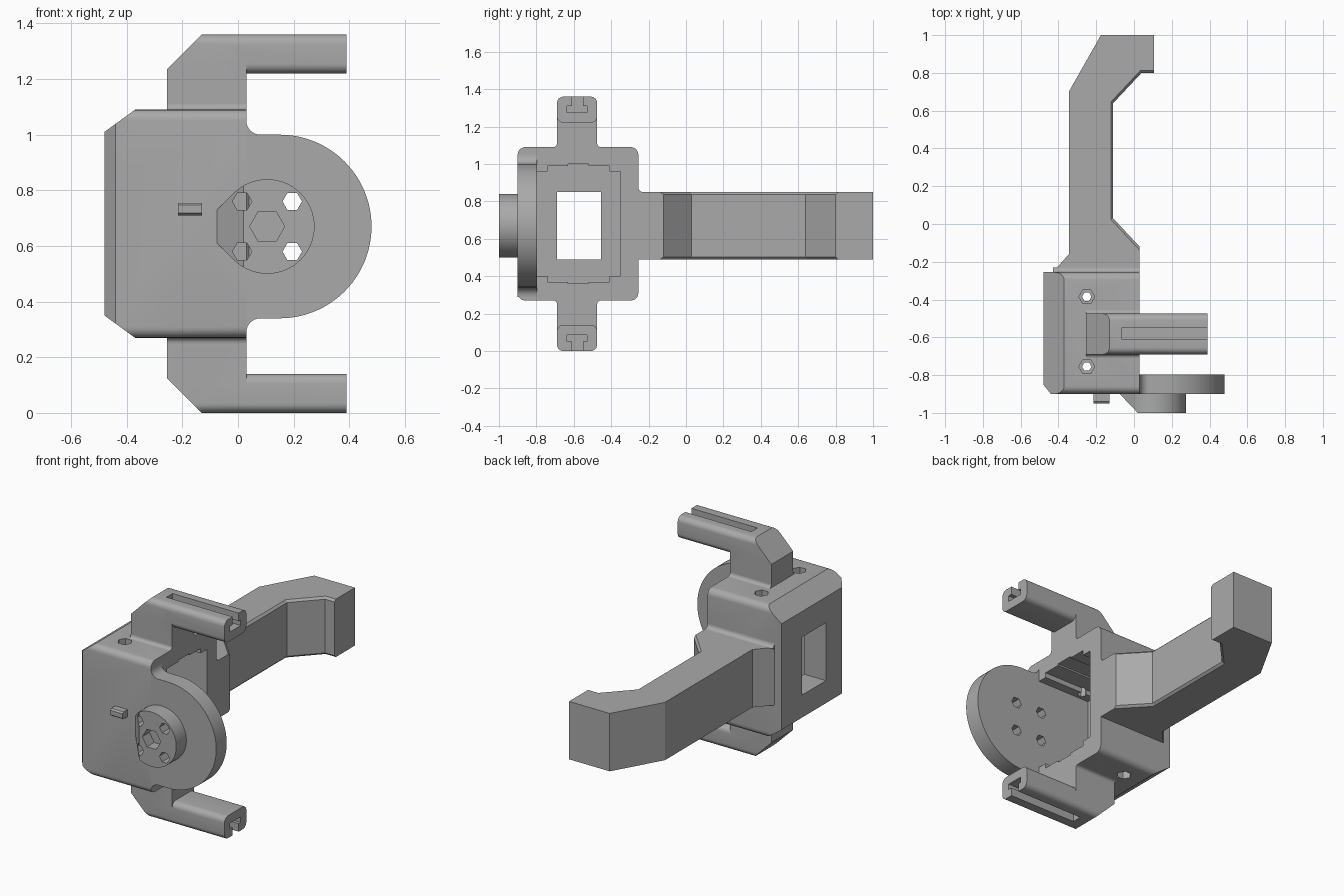
import bpy, bmesh
from math import sin, cos, pi, radians
from mathutils import Vector

if "Cube" in bpy.data.objects:
    bpy.data.objects.remove(bpy.data.objects["Cube"], do_unlink=True)

grey = bpy.data.materials.new("plain grey")
grey.use_nodes = True
GREY = (0.4, 0.4, 0.4, 1)
grey.diffuse_color = GREY
grey.node_tree.nodes["Principled BSDF"].inputs["Base Color"].default_value = GREY

MID = 0.68  # height of the mirror plane


def place(axis, u, v, w):
    return {"x": (w, u, v), "y": (u, w, v), "z": (u, v, w)}[axis]


def prism(name, pts, axis, a, b):
    """Extrude a flat outline along an axis, from a to b."""
    bm = bmesh.new()
    lo = [bm.verts.new(place(axis, u, v, a)) for u, v in pts]
    hi = [bm.verts.new(place(axis, u, v, b)) for u, v in pts]
    bm.faces.new(lo)
    bm.faces.new(hi)
    n = len(pts)
    for i in range(n):
        j = (i + 1) % n
        bm.faces.new((lo[i], lo[j], hi[j], hi[i]))
    bmesh.ops.recalc_face_normals(bm, faces=bm.faces)
    me = bpy.data.meshes.new(name)
    bm.to_mesh(me)
    bm.free()
    me.materials.append(grey)
    ob = bpy.data.objects.new(name, me)
    bpy.context.collection.objects.link(ob)
    return ob


def activate(ob):
    bpy.ops.object.select_all(action="DESELECT")
    ob.select_set(True)
    bpy.context.view_layer.objects.active = ob


def combine(ob, tool, op="DIFFERENCE", keep=False):
    mod = ob.modifiers.new("cut", "BOOLEAN")
    mod.operation, mod.solver, mod.object = op, "EXACT", tool
    activate(ob)
    bpy.ops.object.modifier_apply(modifier=mod.name)
    if not keep:
        bpy.data.objects.remove(tool, do_unlink=True)


def smooth(ob):
    activate(ob)
    bpy.ops.object.shade_smooth_by_angle(angle=radians(25))


def rect(u0, u1, v0, v1):
    return [(u0, v0), (u1, v0), (u1, v1), (u0, v1)]


def arc(cx, cy, r, start, end, n):
    angles = [radians(start + (end - start) * i / n) for i in range(n + 1)]
    return [(cx + r * cos(t), cy + r * sin(t)) for t in angles]


def rounded(u0, u1, v0, v1, r):
    return (arc(u0 + r, v0 + r, r, 180, 270, 6) + arc(u1 - r, v0 + r, r, 270, 360, 6)
            + arc(u1 - r, v1 - r, r, 0, 90, 6) + arc(u0 + r, v1 - r, r, 90, 180, 6))


def hexagon(u, v, r):
    return [(u + r * cos(i * pi / 3), v + r * sin(i * pi / 3)) for i in range(6)]


def flip(pts):
    return [(u, 2 * MID - v) for u, v in pts]


def mirrored(v, upper):
    return v if upper else 2 * MID - v


# Housing: rounded block with chamfered outer corners
side = [(0.03, 1.09), (-0.37, 1.09), (-0.48, 1.01)]
housing = prism("housing", side + flip(side)[::-1], "y", -0.9, -0.255)
combine(housing, prism("t", rounded(-0.9, -0.255, 0.27, 1.09, 0.04), "x", -0.6, 0.2), "INTERSECT")
plan = [(-0.48, -0.2), (-0.48, -0.85), (-0.44, -0.9), (-0.44, -1), (0.2, -1), (0.2, -0.2)]
combine(housing, prism("t", plan, "z", 0, 2), "INTERSECT")

# Open pocket with stepped top and bottom, and the window behind it
steps = [(-0.797, 0.96), (-0.74, 0.96), (-0.74, 0.99), (-0.63, 0.99), (-0.63, 1.0),
         (-0.52, 1.0), (-0.52, 0.99), (-0.41, 0.99), (-0.41, 0.96), (-0.35, 0.96)]
combine(housing, prism("t", steps + flip(steps)[::-1], "x", -0.33, 0.2))
combine(housing, prism("t", rect(-0.69, -0.455, 0.49, 0.85), "x", -0.6, -0.2))

# Countersunk hex screw holes
for upper in (True, False):
    for y in (-0.385, -0.755):
        for r, depth in ((0.042, 1.04), (0.025, 0.9)):
            z = sorted((mirrored(depth, upper), mirrored(1.2, upper)))
            combine(housing, prism("t", hexagon(-0.25, y, r), "z", *z))

# Round pivot plate joined to the housing by fillets
top = arc(0.08, 1.05, 0.05, 180, 270, 8)
bottom = arc(0.08, 0.29, 0.05, 90, 180, 8)
plate = prism("pivot_plate", top + arc(0.15, 0.67, 0.33, 90, -90, 48) + bottom, "y", -0.9, -0.797)

# Pivot boss: disc with a sloped support on one side
outline = arc(0.105, 0.67, 0.17, -135, 135, 48) + [(-0.075, 0.73), (-0.075, 0.61)]
boss = prism("pivot_boss", outline, "y", -1.0, -0.9)
slope = [(0.02, -1.0), (-0.085, -0.89), (-0.2, -0.89), (-0.2, -1.1), (0.02, -1.1)]
combine(boss, prism("t", slope, "z", 0, 2))
combine(boss, prism("t", hexagon(0.105, 0.67, 0.063), "y", -1.1, -0.93))
for x in (0.015, 0.195):
    for z in (0.58, 0.76):
        tool = prism("t", hexagon(x, z, 0.035), "y", -1.1, -0.78)
        for part in (boss, plate):
            combine(part, tool, keep=True)
        combine(housing, tool)

# Small locating key
key = [(-0.9, 0.71), (-0.94, 0.71), (-0.95, 0.718), (-0.95, 0.747), (-0.94, 0.755), (-0.9, 0.755)]
prism("locating_key", key, "x", -0.215, -0.13)

# Long hooked arm, its inner edges chamfered
inner = [(0.105, 0.8), (0.04, 0.8), (-0.11, 0.64), (-0.11, 0.03), (0.03, -0.12)]
outer = [(0.03, -0.255), (-0.43, -0.255), (-0.345, -0.16), (-0.345, 0.7), (-0.175, 1.0), (0.105, 1.0)]
arm = prism("hooked_arm", inner + outer, "z", 0.49, 0.85)
bm = bmesh.new()
bm.from_mesh(arm.data)
path = [Vector(p) for p in inner]
edges = [e for e in bm.edges
         if abs(e.verts[0].co.z - e.verts[1].co.z) < 0.01
         and all(any((v.co.xy - p).length < 0.001 for p in path) for v in e.verts)]
bmesh.ops.bevel(bm, geom=edges, offset=0.013, segments=1, affect="EDGES")
bm.to_mesh(arm.data)
bm.free()

for upper in (True, False):
    tag = "upper" if upper else "lower"
    turn = (lambda p: p) if upper else flip
    # Fillet between the arm and the housing
    z = 0.85 if upper else 0.51
    curve = [(-0.255, z)] + arc(-0.23, z + 0.025, 0.025, 270, 180, 6)
    smooth(prism(tag + "_arm_fillet", turn([(u, v) for u, v in curve]), "x", -0.43, 0.03))

    # Slotted rail on a chamfered neck
    profile = [(-0.255, 1.06), (-0.255, 1.235), (-0.13, 1.36), (0.03, 1.36), (0.03, 1.06)]
    rail = prism(tag + "_slotted_rail", turn(profile), "y", -0.69, -0.475)
    combine(rail, prism("t", turn(rounded(-0.69, -0.475, 0.9, 1.36, 0.035)), "x", -0.4, 0.2), "INTERSECT")
    bar = prism("t", turn(rounded(-0.69, -0.475, 1.22, 1.36, 0.035)), "x", -0.06, 0.39)
    combine(rail, bar, "UNION")
    slot = [(-0.61, 1.4), (-0.61, 1.31), (-0.635, 1.31), (-0.635, 1.275),
            (-0.53, 1.275), (-0.53, 1.31), (-0.55, 1.31), (-0.55, 1.4)]
    combine(rail, prism("t", turn(slot), "x", -0.065, 0.5))
    smooth(rail)

    # Fillets where the neck meets the housing
    for y, s, word in ((-0.69, -1, "front"), (-0.475, 1, "back")):
        curve = [(y, 1.09)] + [(y + s * (0.02 + u), v)
                               for u, v in arc(0, 1.11, 0.02, 270, 180, 6)]
        smooth(prism(f"{tag}_{word}_neck_fillet", turn(curve), "x", -0.255, 0.03))

for part in (housing, plate, boss):
    smooth(part)
